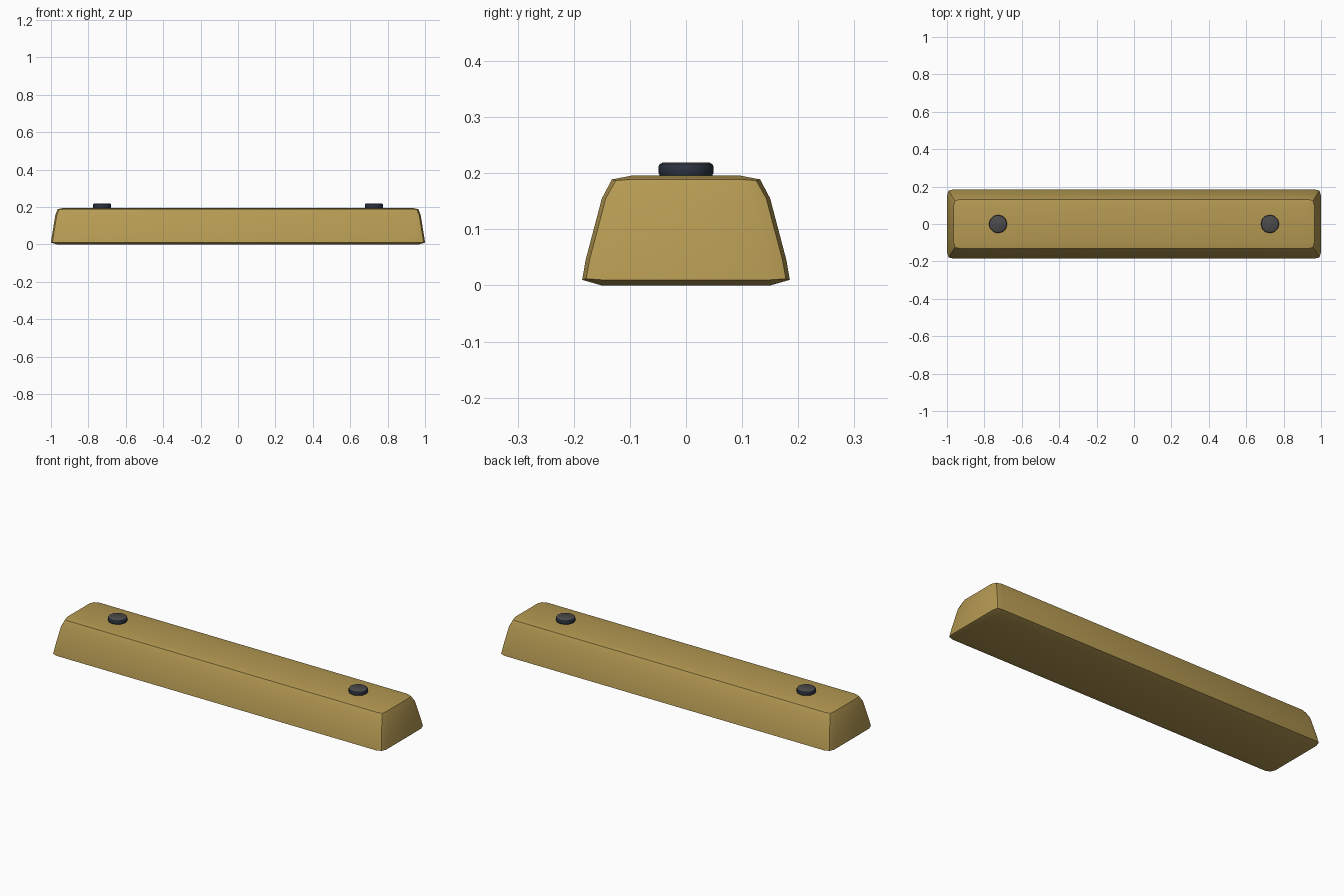
import bpy, bmesh, math

cube = bpy.data.objects.get("Cube")
if cube:
    bpy.data.objects.remove(cube)


def material(name, color):
    mat = bpy.data.materials.new(name)
    mat.use_nodes = True
    mat.diffuse_color = (*color, 1)
    mat.node_tree.nodes["Principled BSDF"].inputs["Base Color"].default_value = (*color, 1)
    return mat


def finish(name, bm, mats):
    bmesh.ops.remove_doubles(bm, verts=bm.verts, dist=0.0005)
    bmesh.ops.recalc_face_normals(bm, faces=bm.faces)
    mesh = bpy.data.meshes.new(name)
    bm.to_mesh(mesh)
    bm.free()
    for mat in mats:
        mesh.materials.append(mat)
    obj = bpy.data.objects.new(name, mesh)
    bpy.context.collection.objects.link(obj)
    bpy.ops.object.select_all(action="DESELECT")
    obj.select_set(True)
    bpy.context.view_layer.objects.active = obj
    bpy.ops.object.shade_smooth_by_angle(angle=math.radians(32))
    return obj


def loft(bm, rings):
    """Skin a stack of closed rings and cap both ends."""
    loops = [[bm.verts.new(p) for p in ring] for ring in rings]
    for a, b in zip(loops, loops[1:]):
        for i in range(len(a)):
            j = (i + 1) % len(a)
            bm.faces.new((a[i], a[j], b[j], b[i]))
    bm.faces.new(loops[0][::-1])
    bm.faces.new(loops[-1])


yellow = material("Ochre yellow", (0.46, 0.32, 0.085))
steel = material("Dark blue steel", (0.024, 0.034, 0.053))
grey = material("Dark grey", (0.07, 0.07, 0.073))

# Tapered bar: each ring has a sharp corner between two gently bent walls
SOFT = 0.035


def bar_ring(hx, hy, z, corner_z, flat=False):
    if flat:
        quarter = [(hx, hy, z)] * 3
    else:
        quarter = [(hx, hy - SOFT, z), (hx - 0.008, hy - 0.007, corner_z), (hx - SOFT, hy, z)]
    ring = []
    for sx, sy in ((1, 1), (-1, 1), (-1, -1), (1, -1)):
        points = quarter if sx * sy > 0 else quarter[::-1]
        ring += [(sx * x, sy * y, h) for x, y, h in points]
    return ring


bm = bmesh.new()
loft(bm, [
    bar_ring(0.965, 0.15, 0, 0, True),
    bar_ring(1.0, 0.185, 0.01, 0.012),
    bar_ring(0.995, 0.179, 0.045, 0.045),
    bar_ring(0.977, 0.15, 0.155, 0.155),
    bar_ring(0.965, 0.132, 0.189, 0.187),
    bar_ring(0.93, 0.095, 0.196, 0.196, True),
])
finish("parking_bar", bm, [yellow])

# Bolt heads with rounded rims and grey tops
SIDES = 12
PROFILE = [(0.045, 0.192), (0.049, 0.2), (0.049, 0.212), (0.047, 0.216), (0.042, 0.219)]
for name, x in (("left_bolt", 0.727), ("right_bolt", -0.727)):
    bm = bmesh.new()
    loft(bm, [[(r * math.cos(math.tau * i / SIDES), r * math.sin(math.tau * i / SIDES), z)
               for i in range(SIDES)] for r, z in PROFILE])
    bolt = finish(name, bm, [steel, grey])
    bolt.location.x = x
    for face in bolt.data.polygons:
        face.material_index = 1 if face.normal.z > 0.5 else 0
